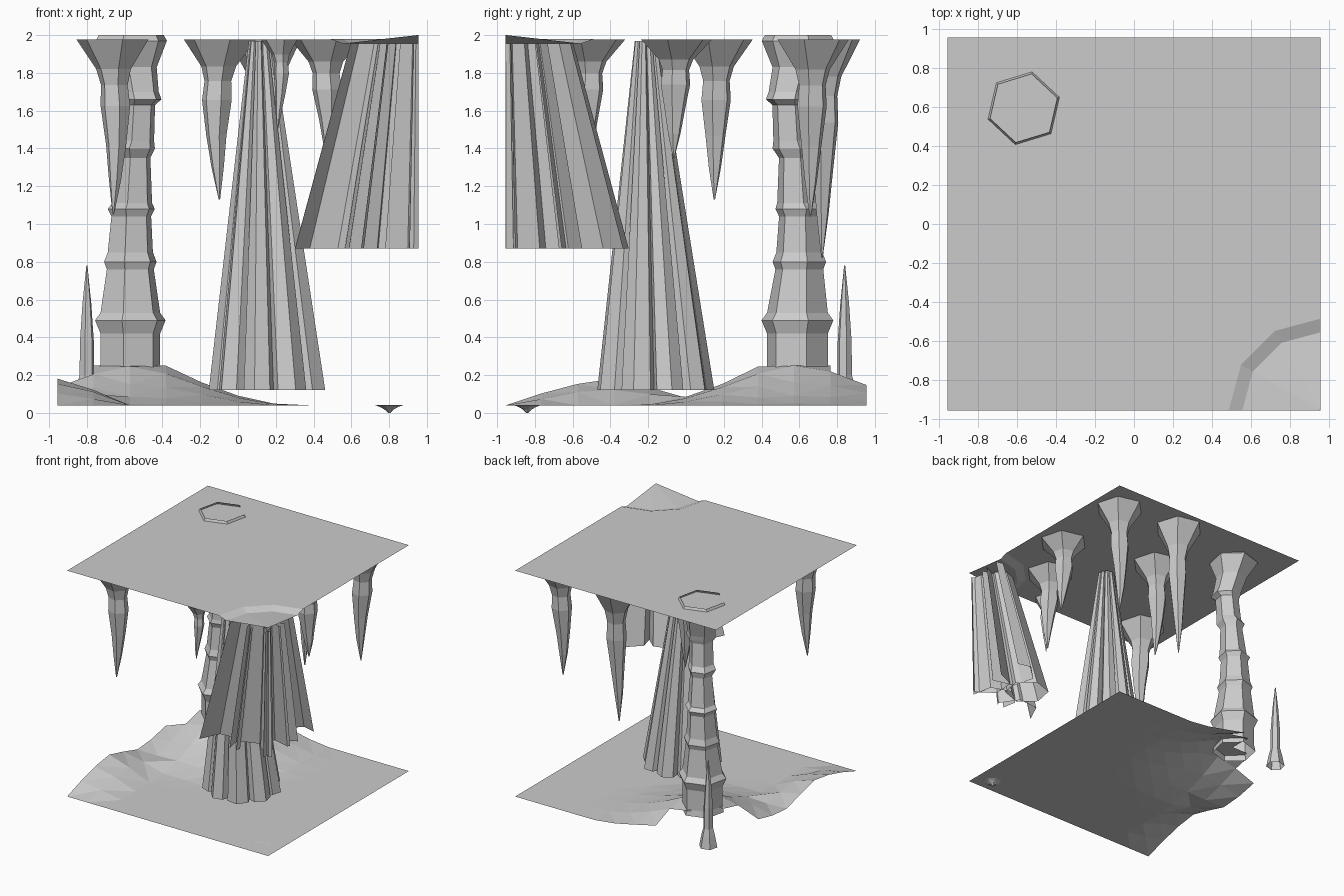
import bpy, bmesh, math, random
from math import cos, sin, radians, hypot

if "Cube" in bpy.data.objects:
    bpy.data.objects.remove(bpy.data.objects["Cube"])

random.seed(4)
H = 0.955          # half width of the chamber
CORNER = (H, -H)   # corner holding the hanging curtain


def finish(bm, name):
    bmesh.ops.recalc_face_normals(bm, faces=bm.faces)
    me = bpy.data.meshes.new(name)
    bm.to_mesh(me)
    bm.free()
    ob = bpy.data.objects.new(name, me)
    bpy.context.collection.objects.link(ob)
    return ob


def skin(bm, rings, closed=True, cap=False):
    """Skin a list of equally long point rings."""
    vs = [[bm.verts.new(p) for p in r] for r in rings]
    n = len(vs[0])
    for a, b in zip(vs, vs[1:]):
        for i in range(n if closed else n - 1):
            j = (i + 1) % n
            bm.faces.new((a[i], a[j], b[j], b[i]))
    if cap:
        bm.faces.new(vs[-1])


def loft(name, rings, closed=True, cap=False):
    bm = bmesh.new()
    skin(bm, rings, closed, cap)
    return finish(bm, name)


def hexagon(x, y, z, r, rot):
    return [(x + r * cos(radians(rot + 60 * k)),
             y + r * sin(radians(rot + 60 * k)), z) for k in range(6)]


def arc(r, z):
    return [(H + r * cos(radians(90 + 30 * k)),
             -H + r * sin(radians(90 + 30 * k)), z) for k in range(4)]


def flowstone(name, bottom, top, scale, taper, z0, z1, clip=False):
    """Bundle of open hexagonal drapes that taper upward."""
    bm = bmesh.new()
    spots = [(0.23, 40 * i + 18) for i in range(9)] + [(0.11, 72 * i + 20) for i in range(5)]
    for d, a in spots:
        rot = a + random.uniform(-8, 8)
        r = random.uniform(0.082, 0.095)
        a = radians(a)
        rings = []
        for c, s, z in ((bottom, scale, z0), (top, scale * taper, z1)):
            rings.append(hexagon(c[0] + d * s * cos(a), c[1] + d * s * sin(a), z, r * s, rot))
        skin(bm, rings)
    if clip:  # trim flush with the two outer sides of the chamber
        for co, no in (((H, 0, 0), (1, 0, 0)), ((0, -H, 0), (0, -1, 0))):
            bmesh.ops.bisect_plane(bm, geom=bm.verts[:] + bm.edges[:] + bm.faces[:],
                                   plane_co=co, plane_no=no, clear_outer=True)
    return finish(bm, name)


# Floor: flat sheet rising to the column and a side mound, one corner open
def floor_height(x, y):
    d = hypot(x + 0.57, y - 0.59)
    mound = 0.21 * min(1, max(0, 1 - (d - 0.2) / 0.68)) ** 1.8
    e = hypot((x + H) / 0.36, (y + 0.42) / 0.52)
    side = 0.15 * max(0, 1 - e) ** 0.8
    return 0.04 + max(mound, side)


bm = bmesh.new()
bmesh.ops.create_grid(bm, x_segments=10, y_segments=10, size=H)
gone = [f for f in bm.faces
        if f.calc_center_median().y - f.calc_center_median().x > 1.25]
bmesh.ops.delete(bm, geom=gone, context='FACES')
for v in bm.verts:
    v.co.z = floor_height(v.co.x, v.co.y)
bmesh.ops.triangulate(bm, faces=bm.faces)
finish(bm, "floor")

# Small drip pit sunk in the floor
loft("drip_pit", [hexagon(0.8, -0.84, z, r, 10)
                  for z, r in ((0.041, 0.075), (0.032, 0.05), (0.018, 0.025), (0.0, 0.006))],
     cap=True)

# Ceiling sheet, notched at the curtain corner
bm = bmesh.new()
outline = [(H, H, 1.98), (-H, H, 1.98), (-H, -H, 1.98)] + arc(0.47, 1.98)[::-1]
bm.faces.new([bm.verts.new(p) for p in outline])
bmesh.ops.triangulate(bm, faces=bm.faces)
finish(bm, "ceiling")
# Ceiling patch over the curtain: dips, then rises to the corner
loft("ceiling_corner", [arc(0.47, 1.98), arc(0.40, 1.955), arc(0.005, 2.0)], closed=False)

# Column joining floor and ceiling: z, radius, x, y
column = [(0.20, 0.175, -0.57, 0.59), (0.25, 0.165, -0.57, 0.59), (0.42, 0.165, -0.57, 0.59),
          (0.49, 0.195, -0.57, 0.59), (0.53, 0.165, -0.57, 0.59), (0.76, 0.13, -0.57, 0.60),
          (0.80, 0.145, -0.57, 0.60), (0.85, 0.125, -0.57, 0.60), (1.04, 0.11, -0.565, 0.60),
          (1.08, 0.13, -0.565, 0.60), (1.11, 0.11, -0.56, 0.59), (1.35, 0.09, -0.55, 0.58),
          (1.40, 0.115, -0.55, 0.57), (1.44, 0.10, -0.54, 0.56), (1.63, 0.095, -0.53, 0.55),
          (1.66, 0.12, -0.52, 0.54), (1.70, 0.115, -0.53, 0.55), (1.83, 0.125, -0.55, 0.58),
          (1.97, 0.197, -0.565, 0.593), (2.0, 0.18, -0.565, 0.593)]
loft("column", [hexagon(x, y, z, r, 17) for z, r, x, y in column])

# Stalactites: x, y, tip height, flare radius, rotation
taper = [(0, 1), (0.17, 0.48), (0.26, 0.37), (0.38, 0.41), (0.6, 0.28), (0.8, 0.17), (1, 0.02)]
for i, (x, y, tip, r, rot) in enumerate([
        (0.14, 0.735, 0.82, 0.197, -12), (0.71, 0.673, 1.04, 0.197, -14),
        (-0.105, 0.165, 1.13, 0.197, -14), (0.71, -0.05, 1.35, 0.197, -14),
        (0.475, -0.51, 1.28, 0.197, -14), (-0.655, -0.69, 1.05, 0.197, -14),
        (0.22, -0.85, 1.50, 0.10, -14)]):
    loft(f"stalactite_{i + 1}",
         [hexagon(x + 0.01 * sin(5 * t + i), y - 0.015 * t, 1.978 - t * (1.978 - tip), r * k, rot)
          for t, k in taper], cap=True)

# Stalagmite at the open corner
loft("stalagmite", [hexagon(-0.8, 0.84, z, r, 15) for z, r in
                    ((0.04, 0.075), (0.14, 0.055), (0.20, 0.04), (0.38, 0.038),
                     (0.58, 0.024), (0.78, 0.003))], cap=True)

# Flowstone drapes in the middle and the hanging curtain in the corner
flowstone("central_flowstone", (0.16, -0.165), (0.12, -0.21), 1.0, 0.2, 0.12, 1.97)
flowstone("corner_curtain", CORNER, CORNER, 2.05, 0.55, 0.87, 1.955, clip=True)
